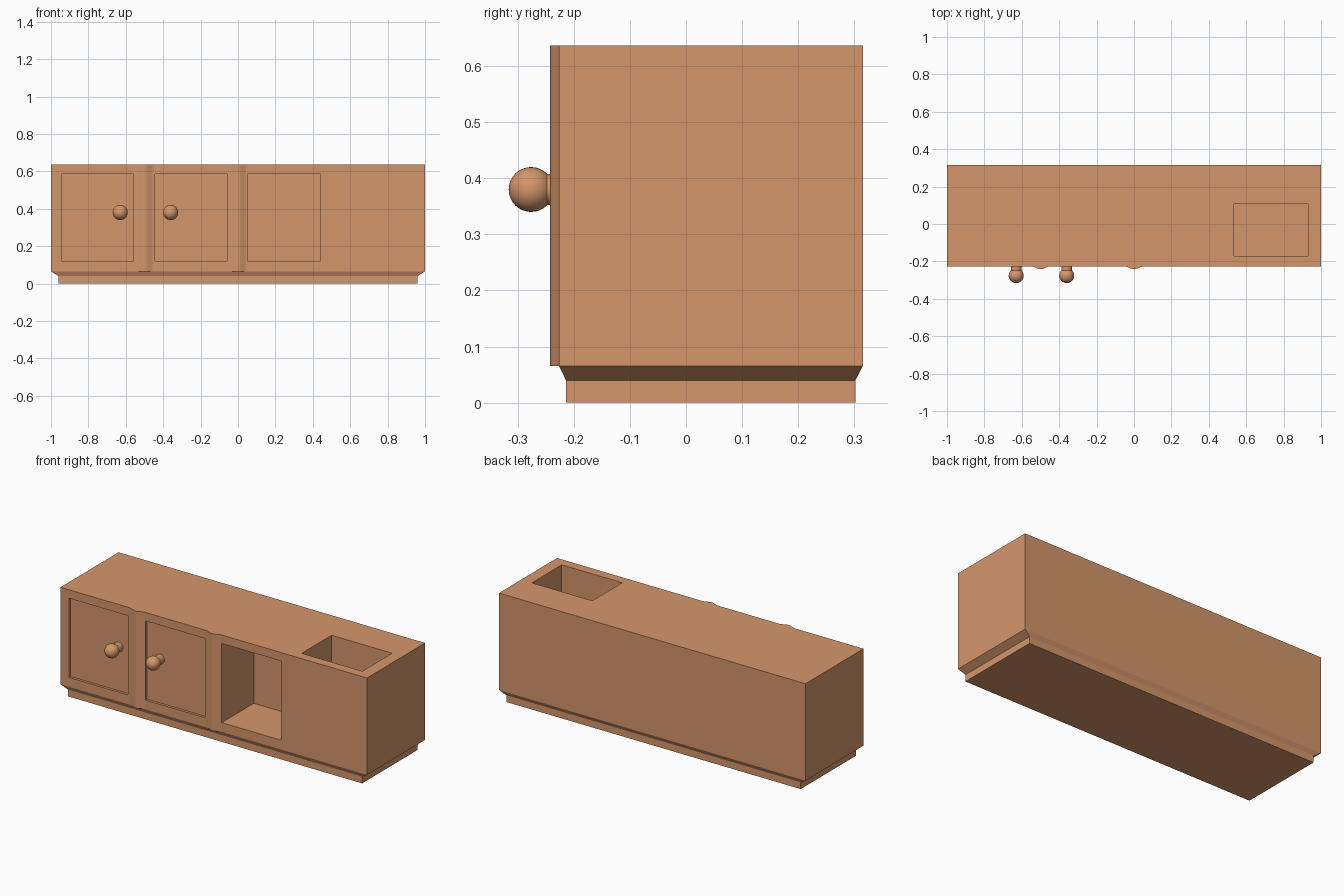
import bpy, bmesh, math

cube = bpy.data.objects.get("Cube")
if cube:
    bpy.data.objects.remove(cube, do_unlink=True)

# Single warm wood colour
wood = bpy.data.materials.new("warm_wood")
wood.use_nodes = True
colour = (0.66, 0.305, 0.148, 1)
wood.diffuse_color = colour
wood.node_tree.nodes["Principled BSDF"].inputs["Base Color"].default_value = colour

FRONT, BACK, TOP, BOTTOM = -0.226, 0.315, 0.637, 0.065


def make(name, bm):
    bmesh.ops.recalc_face_normals(bm, faces=bm.faces)
    mesh = bpy.data.meshes.new(name)
    bm.to_mesh(mesh)
    bm.free()
    mesh.materials.append(wood)
    obj = bpy.data.objects.new(name, mesh)
    bpy.context.collection.objects.link(obj)
    return obj


def loft(name, rings):
    """Skin a list of equal-length point rings and cap both ends."""
    bm = bmesh.new()
    loops = [[bm.verts.new(p) for p in ring] for ring in rings]
    n = len(loops[0])
    for low, high in zip(loops, loops[1:]):
        for i in range(n):
            j = (i + 1) % n
            bm.faces.new((low[i], low[j], high[j], high[i]))
    bm.faces.new(loops[0])
    bm.faces.new(loops[-1])
    return make(name, bm)


def rect(x0, x1, y0, y1, z):
    return [(x0, y0, z), (x1, y0, z), (x1, y1, z), (x0, y1, z)]


def box(name, x0, x1, y0, y1, z0, z1):
    return loft(name, [rect(x0, x1, y0, y1, z) for z in (z0, z1)])


def cut(target, *bounds):
    cutter = box("cutter", *bounds)
    cutter.hide_render = True
    mod = target.modifiers.new("cut", "BOOLEAN")
    mod.operation, mod.solver, mod.object = "DIFFERENCE", "EXACT", cutter
    bpy.context.view_layer.objects.active = target
    bpy.ops.object.modifier_apply(modifier=mod.name)
    bpy.data.objects.remove(cutter, do_unlink=True)


# Counter body with plinth and sloped underside
plinth = (-0.96, 0.96, -0.214, 0.302)
shell = (-1, 1, FRONT, BACK)
body = loft("counter_body", [rect(*plinth, 0), rect(*plinth, 0.04),
                             rect(*shell, BOTTOM), rect(*shell, TOP)])

# Shallow door panels, open cupboard and basin
z0, z1 = 0.12, 0.587
for x0, x1 in ((-0.945, -0.56), (-0.445, -0.058)):
    cut(body, x0, x1, FRONT - 0.1, FRONT + 0.015, z0, z1)
cut(body, 0.052, 0.44, FRONT - 0.1, 0.073, z0, z1)
cut(body, 0.535, 0.93, -0.17, 0.108, 0.337, TOP + 0.1)

# Softly bulging vertical dividers
for name, x in (("left_divider", -0.5), ("centre_divider", 0.0)):
    steps = [i / 5 for i in range(-5, 6)]
    profile = [(x + 0.052 * t, FRONT - 0.008 * (1 + math.cos(math.pi * t)))
               for t in steps]
    profile += [(x + 0.052, FRONT + 0.005), (x - 0.052, FRONT + 0.005)]
    loft(name, [[(px, py, z) for px, py in profile] for z in (BOTTOM, TOP)])

# Round door knobs on short necks, turned about the y axis
for name, x in (("outer_knob", -0.63), ("inner_knob", -0.36)):
    bpy.ops.mesh.primitive_uv_sphere_add(segments=32, ring_count=16, radius=0.04,
                                         location=(x, -0.276, 0.38),
                                         rotation=(math.pi / 2, 0, 0))
    knob = bpy.context.object
    knob.name = name
    bpy.ops.object.shade_smooth()
    bpy.ops.mesh.primitive_cylinder_add(vertices=32, radius=0.028, depth=0.06,
                                        location=(x, -0.235, 0.38),
                                        rotation=(math.pi / 2, 0, 0))
    neck = bpy.context.object
    neck.name = name + "_neck"
    bpy.ops.object.shade_smooth_by_angle()
    for obj in (knob, neck):
        obj.data.materials.append(wood)
